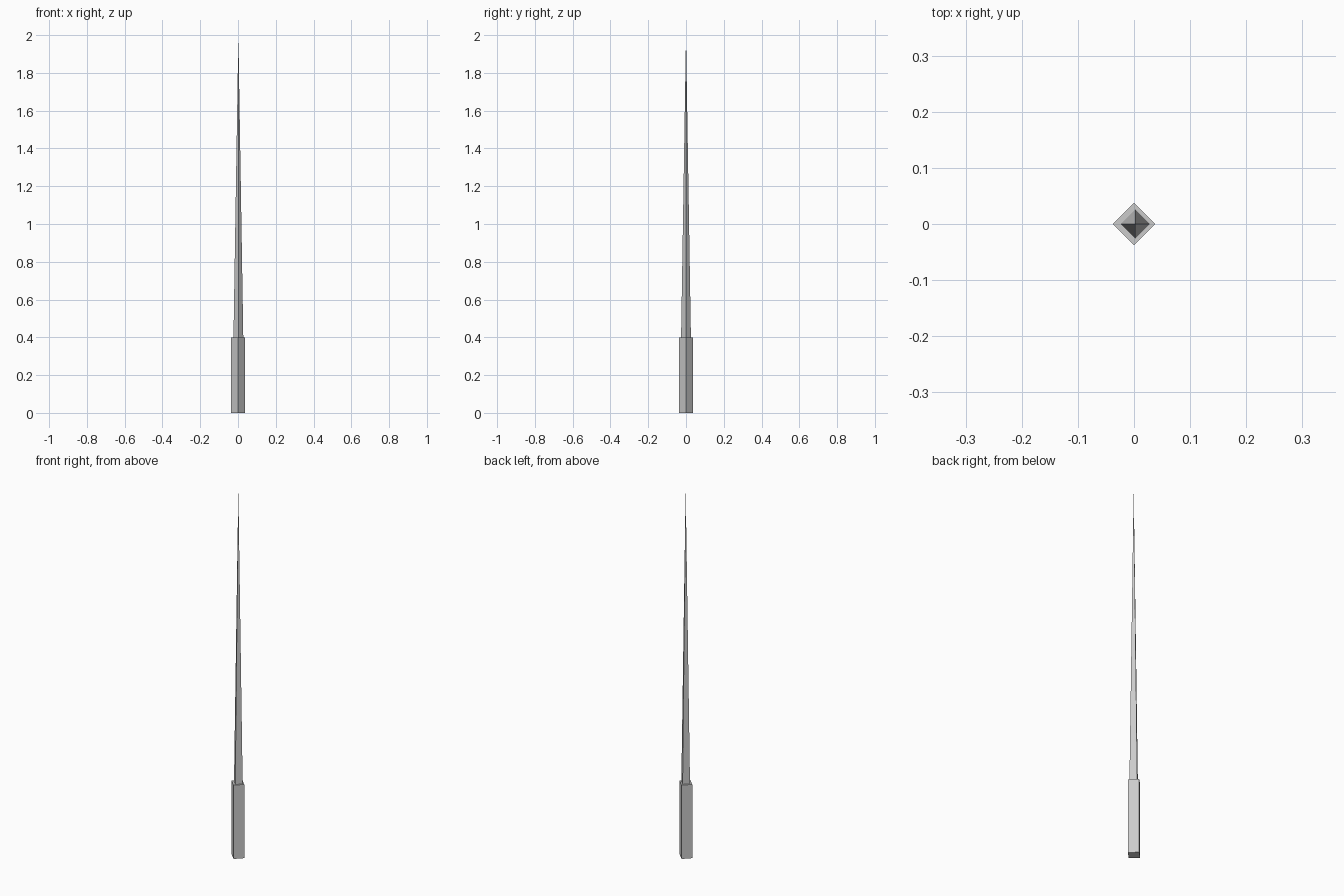
import bpy

if "Cube" in bpy.data.objects:
    bpy.data.objects.remove(bpy.data.objects["Cube"])


def four_sided(name, r_bottom, r_top, z0, z1, x=0.0):
    # square section with its corners on the x and y axes
    bpy.ops.mesh.primitive_cone_add(vertices=4, radius1=r_bottom, radius2=r_top,
                                    depth=z1 - z0, location=(x, 0, (z0 + z1) / 2))
    bpy.context.object.name = name


# square handle
four_sided("handle", 0.038, 0.038, 0.0, 0.4)
# long tapering spike
four_sided("spike", 0.026, 0.0, 0.4, 2.0, x=0.002)
